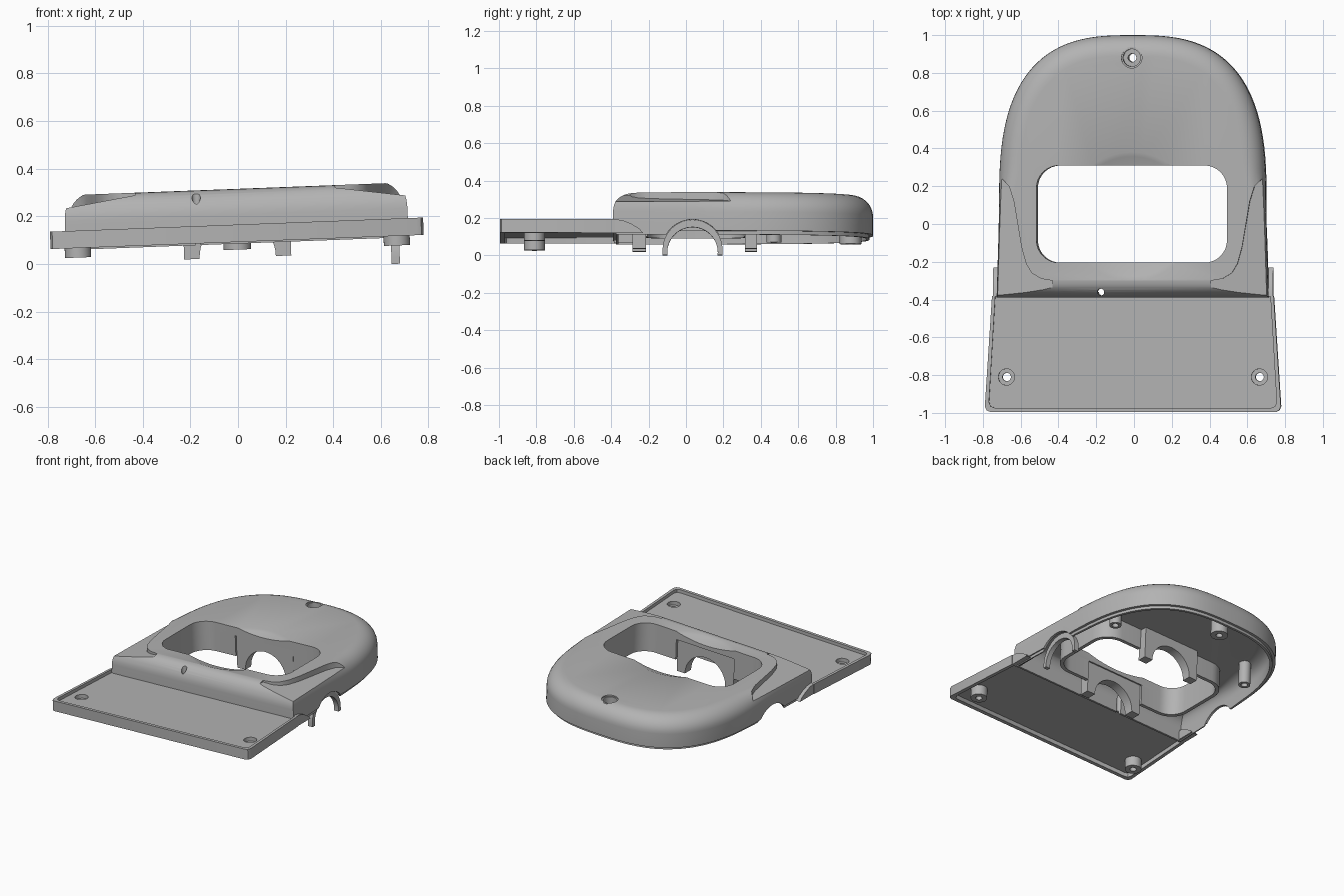
import bpy, bmesh, math
from mathutils import Matrix, Vector

if "Cube" in bpy.data.objects:
    bpy.data.objects.remove(bpy.data.objects["Cube"])

TILT = -0.038
grey = bpy.data.materials.new("plain grey")
grey.use_nodes = True
COLOUR = (0.45, 0.45, 0.45, 1)
grey.diffuse_color = COLOUR
grey.node_tree.nodes["Principled BSDF"].inputs["Base Color"].default_value = COLOUR
parts = []


def loft(name, rings, part=True):
    """Closed solid through rings of equal point count."""
    bm = bmesh.new()
    loops = [[bm.verts.new(p) for p in ring] for ring in rings]
    n = len(loops[0])
    for a, b in zip(loops, loops[1:]):
        for i in range(n):
            j = (i + 1) % n
            bm.faces.new((a[i], a[j], b[j], b[i]))
    bm.faces.new(loops[0][::-1])
    bm.faces.new(loops[-1])
    bmesh.ops.recalc_face_normals(bm, faces=bm.faces)
    mesh = bpy.data.meshes.new(name)
    bm.to_mesh(mesh)
    bm.free()
    obj = bpy.data.objects.new(name, mesh)
    bpy.context.collection.objects.link(obj)
    mesh.materials.append(grey)
    if part:
        parts.append(obj)
    else:
        obj.hide_render = True
    return obj


def prism(name, pts, lo, hi, axis="z", part=True):
    """Outline extruded along an axis."""
    place = {"z": lambda a, b, h: (a, b, h),
             "y": lambda a, b, h: (a, h, b),
             "x": lambda a, b, h: (h, a, b)}[axis]
    return loft(name, [[place(a, b, h) for a, b in pts] for h in (lo, hi)], part)


def circle(cx, cy, r, n=32):
    return [(cx + r * math.cos(math.tau * i / n), cy + r * math.sin(math.tau * i / n))
            for i in range(n)]


def box(x0, x1, y0, y1):
    return [(x0, y0), (x1, y0), (x1, y1), (x0, y1)]


def rounded(x0, x1, y0, y1, r, n=8):
    pts = []
    for k, (cx, cy) in enumerate(box(x0 + r, x1 - r, y0 + r, y1 - r)):
        for i in range(n + 1):
            t = math.pi * (1 + k / 2 + i / (2 * n))
            pts.append((cx + r * math.cos(t), cy + r * math.sin(t)))
    return pts


def cut(obj, *cutters):
    """Subtract cutters and discard them."""
    for c in cutters:
        mod = obj.modifiers.new("cut", "BOOLEAN")
        mod.operation, mod.solver, mod.object = "DIFFERENCE", "EXACT", c
    bpy.context.view_layer.update()
    graph = bpy.context.evaluated_depsgraph_get()
    mesh = bpy.data.meshes.new_from_object(obj.evaluated_get(graph))
    obj.modifiers.clear()
    obj.data = mesh
    for c in set(cutters):
        bpy.data.objects.remove(c)


def hole(x, y, r, lo, hi):
    return prism("cutter", circle(x, y, r), lo, hi, part=False)


def body_ring(d, z, n=56):
    """Arched footprint inset by d, with a tighter inset along the straight sides."""
    def side(y):
        return 0.72 - 0.03 * (y + 0.39) - d * 0.45
    front = -0.39 + 0.85 * d
    right = [(side(y), y) for y in (front, -0.2, -0.05)]
    arc = []
    for i in range(n + 1):
        t = math.pi * i / n
        c, s = math.cos(t), math.sin(t)
        y = 0.1 + (0.9 - d) * abs(s) ** 0.714
        f = min(1, 0.6 + 2 * (y - 0.1))
        arc.append((math.copysign((0.707 - d * f) * abs(c) ** 0.714, c), y))
    left = [(-x, y) for x, y in reversed(right)]
    return [(x, y, z) for x, y in right + arc + left]


def body_rings(inset, z0, z1, w, h):
    steps = [math.pi / 2 * i / 8 for i in range(9)]
    return [body_ring(inset, z0)] + [
        body_ring(inset + w * (1 - math.cos(t)), z1 - h + h * math.sin(t)) for t in steps]


# Arched hollow housing with a stepped lower lip
housing = loft("housing", [body_ring(0.018, 0.085), body_ring(0.018, 0.105)]
               + body_rings(0, 0.105, 0.315, 0.11, 0.11))
cavity = loft("cutter", body_rings(0.035, -0.1, 0.255, 0.09, 0.09), part=False)
window = prism("cutter", rounded(-0.505, 0.505, -0.205, 0.31, 0.12), 0, 0.5, part=False)
notch = prism("cutter", circle(0.035, 0, 0.165, 48), -1, 1, "x", part=False)
cut(housing, cavity, window, notch)

# Shallow round dish around the window
bm = bmesh.new()
bmesh.ops.create_uvsphere(bm, u_segments=96, v_segments=96, radius=0.9,
                          matrix=Matrix.Translation((0, 0.04, 1.148)))
mesh = bpy.data.meshes.new("dish")
bm.to_mesh(mesh)
bm.free()
dish = bpy.data.objects.new("cutter", mesh)
bpy.context.collection.objects.link(dish)

# Lowered shoulders at both sides of the raised deck
edge = [(0.74, 0.25), (0.69, 0.24), (0.65, 0.2), (0.625, 0.12), (0.605, 0), (0.585, -0.12),
        (0.56, -0.21), (0.53, -0.26), (0.48, -0.29), (0.42, -0.3), (0.42, -0.45), (0.8, -0.45)]
scoops = [loft("cutter", [[(s * x, y, 0.285 - 0.15 * (x - 0.55)) for x, y in edge],
                          [(s * x, y, 0.5) for x, y in edge]], part=False) for s in (1, -1)]
cut(housing, dish, *scoops, hole(0, 0.88, 0.054, 0.2, 0.5), hole(-0.165, -0.36, 0.018, 0, 0.5))


# Front tray with raised rim, hollow underneath
def tray_outline(d, back):
    half = [(0.755 - d, -0.995 + d), (0.775 - d, -0.987 + d), (0.784 - d, -0.965 + d),
            (0.746 - d, back)]
    return half + [(-x, y) for x, y in reversed(half)]


tray = prism("tray", tray_outline(0, -0.38), 0.092, 0.165)
cut(tray, prism("cutter", tray_outline(0.022, -0.3), 0.142, 0.3, part=False),
    prism("cutter", tray_outline(0.028, -0.3), 0, 0.122, part=False),
    *[hole(s * 0.67, -0.81, 0.045, 0, 0.3) for s in (1, -1)])

# Rim tails that run along the housing sides
tail = [(-0.385, 0.092), (-0.23, 0.092), (-0.25, 0.115), (-0.29, 0.14), (-0.34, 0.16),
        (-0.385, 0.165)]
for s, name in ((1, "left"), (-1, "right")):
    prism(name + "_rim_tail", tail, s * 0.69, s * 0.742, "x")


# Hollow screw bosses with a recessed seat
def boss(name, x, y, r, lo, seat, top):
    obj = prism(name, circle(x, y, r), lo, top)
    cut(obj, hole(x, y, 0.022, -0.2, 0.6), hole(x, y, r - 0.012, seat, 0.6))


for s, name in ((1, "left"), (-1, "right")):
    boss(name + "_tray_boss", s * 0.67, -0.81, 0.055, 0.052, 0.115, 0.142)
    boss(name + "_inner_boss", s * 0.56, 0.47, 0.04, 0.09, 0.25, 0.26)
boss("rear_boss", 0, 0.88, 0.058, 0.06, 0.25, 0.306)

# Window skirts at either end
skirt = prism("window_skirt", rounded(-0.53, 0.53, -0.23, 0.335, 0.14), 0.11, 0.27)
cut(skirt, prism("cutter", rounded(-0.505, 0.505, -0.205, 0.31, 0.12), 0, 0.5, part=False),
    prism("cutter", box(-0.23, 0.23, -0.5, 0.6), 0, 0.5, part=False))

# Arched cradle plates before and behind the window
for name, lo, hi in (("front_cradle", -0.285, -0.215), ("rear_cradle", 0.315, 0.38)):
    plate = prism(name, box(-0.225, 0.225, 0.027, 0.265), lo, hi, "y")
    cut(plate, prism("cutter", circle(0, 0.03, 0.16, 48), -1, 1, "y", part=False))

# Thin side arch with long legs
arch = [(0.035 + 0.16 * math.cos(math.pi * i / 24), 0.005 + 0.16 * math.sin(math.pi * i / 24))
        for i in range(25)]
arch = [(0.195, -0.025)] + arch + [(-0.125, -0.025)]
side_arch = prism("side_arch", arch, 0.645, 0.68, "x")
cut(side_arch, prism("cutter", circle(0.035, -0.01, 0.135, 48), 0, 1, "x", part=False))

# Shading and the slight sideways lean
bpy.ops.object.select_all(action="DESELECT")
for obj in parts:
    obj.data.transform(Matrix.Rotation(TILT, 4, "Y"))
    obj.data.materials.clear()
    obj.data.materials.append(grey)
    obj.select_set(True)
bpy.context.view_layer.objects.active = housing
bpy.ops.object.shade_smooth_by_angle(angle=math.radians(30))
